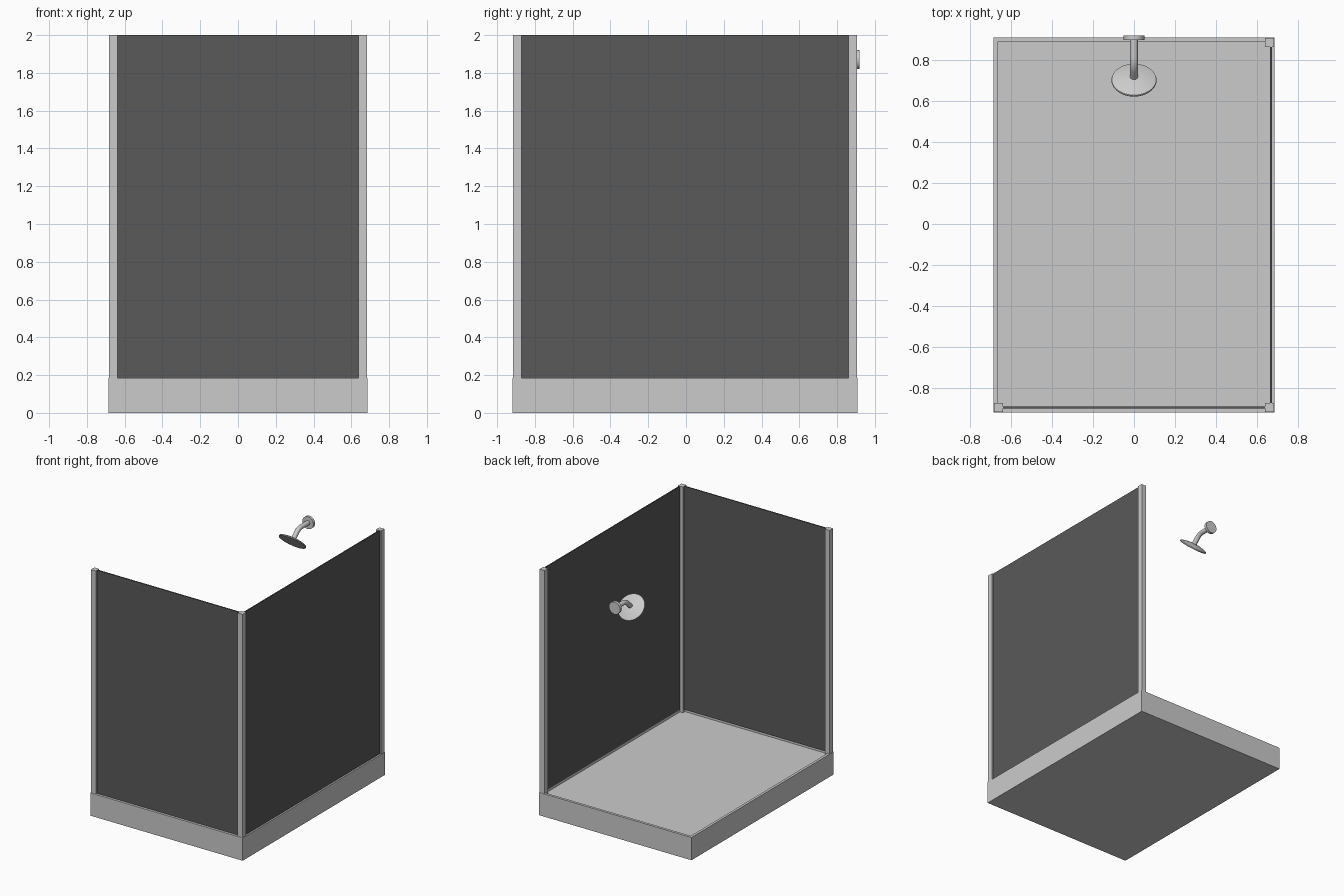
import bpy, bmesh, math
from mathutils import Matrix, Vector

if "Cube" in bpy.data.objects:
    bpy.data.objects.remove(bpy.data.objects["Cube"])

X, Y0, Y1 = 0.685, -0.918, 0.908      # tray outline
RIM, H, FLOOR = 0.03, 0.185, 0.165    # rim width, rim top, recessed floor
POST, GAP = 0.044, 0.003              # post width, inset from tray edge


def finish(name, bm):
    bmesh.ops.recalc_face_normals(bm, faces=bm.faces)
    me = bpy.data.meshes.new(name)
    bm.to_mesh(me)
    bm.free()
    ob = bpy.data.objects.new(name, me)
    bpy.context.collection.objects.link(ob)
    return ob


def box_mesh(lo, hi):
    lo, hi = Vector(lo), Vector(hi)
    bm = bmesh.new()
    bmesh.ops.create_cube(bm, size=1, matrix=Matrix.Translation((lo + hi) / 2)
                          @ Matrix.Diagonal((*(hi - lo), 1)))
    return bm


def lathe(name, profile, location, axis, steps=48):
    """Spin an (radius, height) profile round a given axis."""
    bm = bmesh.new()
    vs = [bm.verts.new((r, 0, h)) for r, h in profile]
    es = [bm.edges.new(p) for p in zip(vs, vs[1:])]
    bmesh.ops.spin(bm, geom=vs + es, axis=(0, 0, 1), cent=(0, 0, 0),
                   angle=math.tau, steps=steps)
    bmesh.ops.remove_doubles(bm, verts=bm.verts, dist=1e-5)
    ob = finish(name, bm)
    ob.location = location
    ob.rotation_euler = Vector(axis).to_track_quat('Z', 'Y').to_euler()
    smooth(ob)
    return ob


def smooth(ob):
    bpy.ops.object.select_all(action='DESELECT')
    ob.select_set(True)
    bpy.context.view_layer.objects.active = ob
    bpy.ops.object.shade_smooth_by_angle(angle=math.radians(35))


# shower tray: block with a shallow recess in the top
bm = box_mesh((-X, Y0, 0), (X, Y1, H))
top = max(bm.faces, key=lambda f: f.calc_center_median().z)
bmesh.ops.inset_region(bm, faces=[top], thickness=RIM)
ring = bmesh.ops.extrude_face_region(bm, geom=[top])
bmesh.ops.translate(bm, vec=(0, 0, FLOOR - H),
                    verts=[v for v in ring['geom'] if isinstance(v, bmesh.types.BMVert)])
if top.is_valid:
    bmesh.ops.delete(bm, geom=[top], context='FACES_ONLY')
finish("shower_tray", bm)

# three corner posts
left, right = -X + GAP, X - GAP - POST
front, back = Y0 + GAP, Y1 - GAP - POST
for name, x, y in (("front_left_post", left, front),
                   ("front_right_post", right, front),
                   ("back_right_post", right, back)):
    finish(name, box_mesh((x, y, FLOOR), (x + POST, y + POST, 2)))

# dark glass panels between the posts
glass = bpy.data.materials.new("dark_glass")
glass.diffuse_color = (0.1, 0.1, 0.1, 1)
glass.use_nodes = True
glass.node_tree.nodes["Principled BSDF"].inputs["Base Color"].default_value = glass.diffuse_color
mx, my, t = right + POST / 2 + 0.007, front + POST / 2, 0.005
for name, lo, hi in (
        ("front_panel", (left + POST, my - t, H), (right, my + t, 2)),
        ("side_panel", (mx - t, front + POST, H), (mx + t, back, 2))):
    finish(name, box_mesh(lo, hi)).data.materials.append(glass)

# wall flange
lathe("wall_flange", [(0, 0), (0.05, 0), (0.05, 0.022), (0, 0.022)],
      (0, 0.918, 1.87), (0, -1, 0), 32)

# bent arm: straight, rounded elbow, then 45 degrees down
cu = bpy.data.curves.new("shower_arm", 'CURVE')
cu.dimensions = '3D'
cu.bevel_depth, cu.bevel_resolution = 0.019, 4
cu.use_fill_caps = True
path = [(0.905, 1.87)]
R, angle = 0.09, math.pi / 4
cy = 0.775 + R * math.tan(angle / 2)
path += [(cy - R * math.sin(angle * i / 8), 1.87 - R + R * math.cos(angle * i / 8))
         for i in range(9)]
path.append((0.715, 1.81))
sp = cu.splines.new('POLY')
sp.points.add(len(path) - 1)
for p, (y, z) in zip(sp.points, path):
    p.co = (0, y, z, 1)
sp.use_smooth = True
tmp = bpy.data.objects.new("arm_curve", cu)
bpy.context.collection.objects.link(tmp)
me = bpy.data.meshes.new_from_object(tmp.evaluated_get(bpy.context.evaluated_depsgraph_get()))
bpy.data.objects.remove(tmp)
arm = bpy.data.objects.new("shower_arm", me)
bpy.context.collection.objects.link(arm)
smooth(arm)

# round shower head with a shallow domed back, tilted 45 degrees
lathe("shower_head", [(0, 0), (0.108, 0), (0.11, 0.004), (0.108, 0.01), (0.085, 0.017),
                      (0.055, 0.024), (0.025, 0.029), (0, 0.03)],
      (0, 0.697, 1.79), (0, 1, 1))
